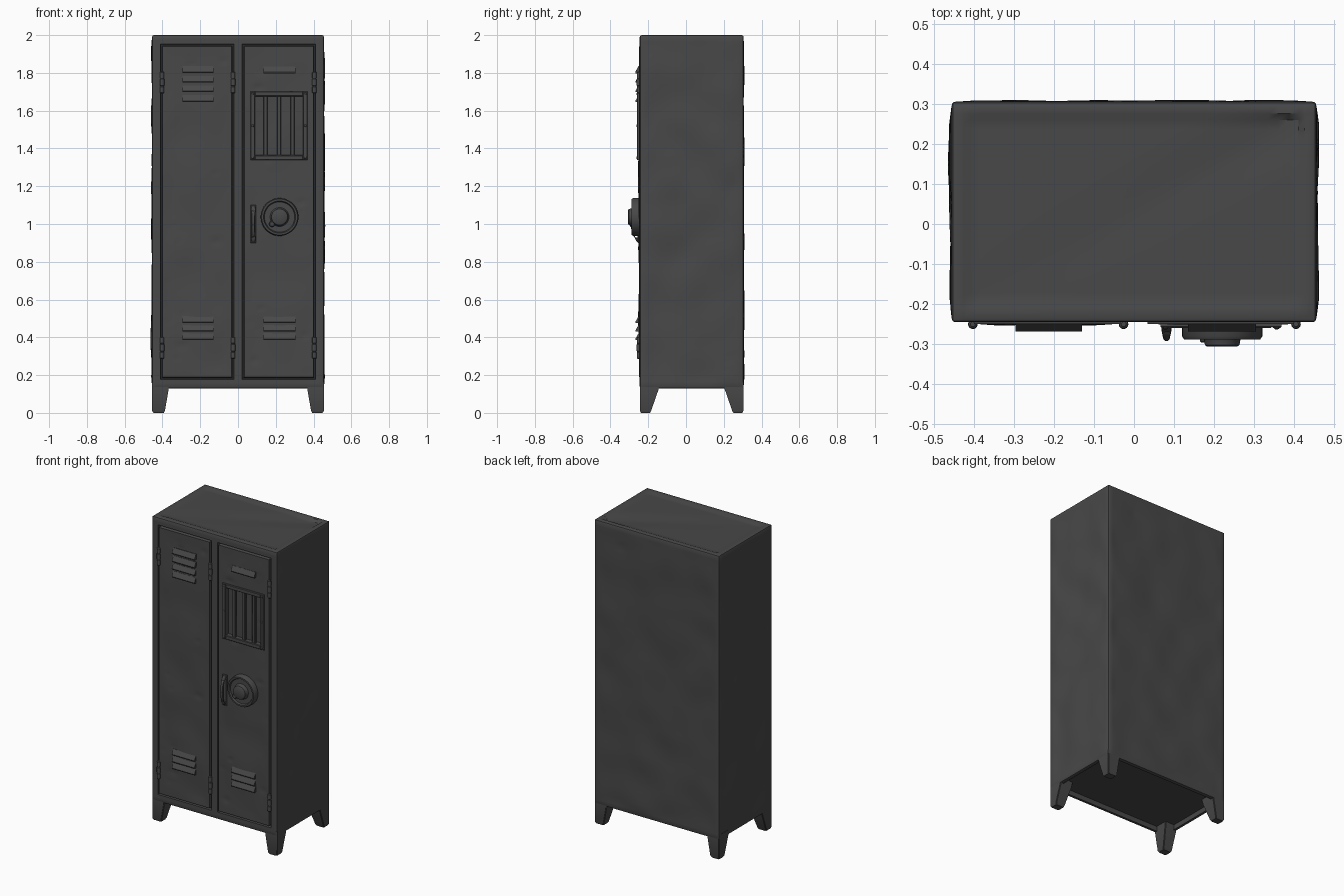
import bpy, bmesh, math, random
from mathutils import Vector, noise

if "Cube" in bpy.data.objects:
    bpy.data.objects.remove(bpy.data.objects["Cube"])

random.seed(4)
X, Y, Z = Vector((1, 0, 0)), Vector((0, 1, 0)), Vector((0, 0, 1))
paint = bpy.data.materials.new("dark grey paint")
paint.diffuse_color = (0.065, 0.065, 0.065, 1)
paint.use_nodes = True
paint.node_tree.nodes["Principled BSDF"].inputs["Base Color"].default_value = paint.diffuse_color


def finish(name, bm):
    me = bpy.data.meshes.new(name)
    bm.to_mesh(me)
    bm.free()
    me.materials.append(paint)
    ob = bpy.data.objects.new(name, me)
    bpy.context.collection.objects.link(ob)
    return ob


def ticks(half, step, rim, lines):
    """Grid positions: even spacing, with exact lines where the sheet steps."""
    fixed = sorted(set([-half, -half + rim, half - rim, half] + lines))
    out = []
    for a, b in zip(fixed, fixed[1:]):
        n = max(1, math.ceil((b - a) / step - 1e-6))
        out += [a + (b - a) * i / n for i in range(n)]
    return out + [half]


def sheet(bm, centre, U, V, hu, hv, step, rim, inset, drop, recesses=(), wave=0, dents=0, extra=None):
    """Dented metal panel; recesses are (u0, u1, v0, v1, wall, depth)."""
    N = U.cross(V)
    lu, lv = [], []
    for u0, u1, v0, v1, w, d in recesses:
        lu += [u0, u0 + w, u1 - w, u1]
        lv += [v0, v0 + w, v1 - w, v1]
    us, vs = ticks(hu, step, rim, lu), ticks(hv, step, rim, lv)
    spots = [(random.uniform(-hu, hu), random.uniform(-hv, hv), random.uniform(.015, .04),
              random.uniform(.002, .005)) for _ in range(dents)]
    seed = Vector((random.random() * 50, random.random() * 50, 0))
    rows = []
    for v in vs:
        row = []
        for u in us:
            edge = min(hu - abs(u), hv - abs(v))
            mask = min(1, max(0, edge - rim) / .05)
            h = wave * mask * noise.noise(seed + Vector((u * 5, v * 5, 0)))
            for a, b, r, d in spots:
                q = ((u - a) ** 2 + ((v - b) * 1.6) ** 2) / r ** 2
                h -= mask * d * math.exp(-q * 2)
            for u0, u1, v0, v1, w, d in recesses:
                if u0 + w - 1e-6 <= u <= u1 - w + 1e-6 and v0 + w - 1e-6 <= v <= v1 - w + 1e-6:
                    h -= d
                    if extra:
                        h += extra(u, v)
            if edge < 1e-6:
                h = -drop
            pu = math.copysign(hu - inset, u) if hu - abs(u) < 1e-6 else u
            pv = math.copysign(hv - inset, v) if hv - abs(v) < 1e-6 else v
            row.append(bm.verts.new(centre + U * pu + V * pv + N * h))
        rows.append(row)
    for a, b in zip(rows, rows[1:]):
        for i in range(len(us) - 1):
            bm.faces.new((a[i], a[i + 1], b[i + 1], b[i]))


def loft(bm, rings):
    """Closed solid through rings of equal point count."""
    vr = [[bm.verts.new(p) for p in r] for r in rings]
    n = len(vr[0])
    fs = [bm.faces.new(vr[0][::-1]), bm.faces.new(vr[-1])]
    for a, b in zip(vr, vr[1:]):
        fs += [bm.faces.new((a[i], a[(i + 1) % n], b[(i + 1) % n], b[i])) for i in range(n)]
    bmesh.ops.recalc_face_normals(bm, faces=fs)


def box(bm, x0, x1, y0, y1, z0, z1, c=.003):
    """Box whose front (-y) edges are chamfered."""
    def ring(y, k):
        return [(x0 + k, y, z0 + k), (x1 - k, y, z0 + k), (x1 - k, y, z1 - k), (x0 + k, y, z1 - k)]
    loft(bm, [ring(y1, 0), ring(y0 + c, 0), ring(y0, c)])


def turned(bm, centre, axis, profile, n):
    """Solid of revolution; profile is (radius, distance along axis)."""
    side = X if axis != X else Y
    other = axis.cross(side)
    loft(bm, [[centre + axis * d + (side * math.cos(2 * math.pi * i / n) + other * math.sin(2 * math.pi * i / n)) * r
               for i in range(n)] for r, d in profile])


# cabinet shell: front with two door openings, sides, back, top tray, hollow underside
W, D, H = .455, .275, .935
C = Vector((0, .03, 1.065))
R = dict(step=.025, rim=.01, inset=.003, drop=.003)
bm = bmesh.new()
sheet(bm, C - Y * D, X, Z, W, H, recesses=[(-.411, -.022, -.887, .887, .003, .022),
                                           (.022, .411, -.887, .887, .003, .022)], **R)
sheet(bm, C + Y * D, -X, Z, W, H, wave=.007, dents=4, **R)
sheet(bm, C + X * W, Y, Z, D, H, wave=.013, dents=5, **R)
sheet(bm, C - X * W, -Y, Z, D, H, wave=.013, dents=5, **R)


def crease(u, v):
    d = (v - u * .56) / 1.15
    return -.009 * max(0, 1 - abs(d) / .1) * (.5 + u)


sheet(bm, C + Z * H, X, Y, W, D, recesses=[(-.425, .425, -.24, .245, .015, .006)], extra=crease, **R)
sheet(bm, C - Z * H, X, -Y, W, D, recesses=[(-.432, .432, -.252, .252, .003, .03)], **R)
bmesh.ops.remove_doubles(bm, verts=bm.verts, dist=.0002)
finish("cabinet_shell", bm)

# four tapered feet
bm = bmesh.new()
for sx in (-1, 1):
    for sy in (-1, 1):
        rings = []
        for z, wx, wy, k in ((0, .062, .054, .006), (.01, .068, .06, 0), (.125, .088, .1, 0), (.162, .093, .108, 0)):
            a, b = sx * (W - .001 - k), sx * (W - wx)
            c, d = sy * (D - .001 - k) + .03, sy * (D - wy) + .03
            rings.append([(a, c, z), (b, c, z), (b, d, z), (a, d, z)])
        loft(bm, rings)
bmesh.ops.bevel(bm, geom=[e for e in bm.edges if abs(e.verts[0].co.z - e.verts[1].co.z) > .005],
                offset=.004, segments=2, affect='EDGES')
finish("feet", bm)

# doors; the right one has a window recess
F = -.249
for name, x0, x1, win in (("left_door", -.403, -.03, False), ("right_door", .03, .403, True)):
    bm = bmesh.new()
    cx = (x0 + x1) / 2
    holes = [(.088 - cx, .347 - cx, 1.362 - 1.065, 1.68 - 1.065, .003, .02)] if win else []
    sheet(bm, Vector((cx, F, 1.065)), X, Z, (x1 - x0) / 2, .879, .014, .004, 0, .02,
          recesses=holes, wave=.006, dents=14)
    finish(name, bm)

# louvred vents
bm = bmesh.new()
for x0, x1, tops in ((-.295, -.13, (1.836, 1.784, 1.734, 1.682)), (-.295, -.13, (.512, .466, .422)),
                     (.135, .304, (1.834,)), (.135, .304, (.512, .466, .422))):
    for t in tops:
        b = t - .036
        sec = [(-.24, t), (F - .002, t), (F - .019, b + .006), (F - .017, b), (-.24, b)]
        loft(bm, [[(x, y, z) for y, z in sec] for x in (x0, x1)])
finish("vent_louvres", bm)

# window frame with corner rivets, and its bars
bm = bmesh.new()
for x0, x1, z0, z1 in ((.066, .09, 1.338, 1.702), (.344, .368, 1.338, 1.702),
                       (.09, .344, 1.338, 1.364), (.09, .344, 1.676, 1.702)):
    box(bm, x0, x1, F - .01, F + .01, z0, z1)
for x in (.078, .356):
    for z in (1.351, 1.52, 1.689):
        turned(bm, Vector((x, F - .009, z)), -Y, [(.007, 0), (.006, .003), (.003, .005)], 10)
finish("window_frame", bm)
bm = bmesh.new()
for x in (.145, .217, .289):
    box(bm, x - .011, x + .011, F - .003, F + .012, 1.36, 1.68)
finish("window_bars", bm)

# combination dial: rim, face, centre knob and pointer
bm = bmesh.new()
dial = Vector((.22, 0, 1.037))
turned(bm, dial, -Y, [(.1, .24), (.1, .28), (.095, .288), (.085, .288), (.08, .278), (.05, .278),
                      (.046, .284), (.043, .302), (.037, .306), (.003, .306)], 48)
turned(bm, dial + Vector((-.04, 0, -.037)), -Y, [(.016, .27), (.016, .292), (.012, .296)], 16)
box(bm, .18, .2, -.288, -.27, .998, 1.03)
finish("lock_dial", bm)

# pull handle: back plate and bowed grip
bm = bmesh.new()
box(bm, .066, .096, F - .008, F + .01, .9, 1.1)
rings = []
for i in range(17):
    t = math.pi * i / 16
    p = Vector((.081, F - .034 * math.sin(t) ** .6, 1 + .085 * math.cos(t)))
    r = .009 + .004 * abs(math.cos(t)) ** 4
    rings.append([p + Vector((math.cos(a * math.pi / 5) * r, math.sin(a * math.pi / 5) * r * math.sin(t),
                              math.sin(a * math.pi / 5) * r * math.cos(t))) for a in range(10)])
loft(bm, rings)
finish("pull_handle", bm)

# hinge barrels with knuckle rings
bm = bmesh.new()
for x in (-.402, -.026, .404):
    for z in (1.69, .285):
        turned(bm, Vector((x, -.25, z)), Z, [(.006, 0), (.011, .005), (.011, .036), (.009, .038), (.009, .041),
                                             (.012, .043), (.012, .077), (.009, .079), (.009, .082),
                                             (.011, .084), (.011, .113), (.006, .118)], 14)
finish("hinges", bm)

# smooth sheet metal with sharp folds
for ob in bpy.context.collection.objects:
    ob.select_set(True)
    bpy.context.view_layer.objects.active = ob
bpy.ops.object.shade_smooth_by_angle(angle=math.radians(35))
